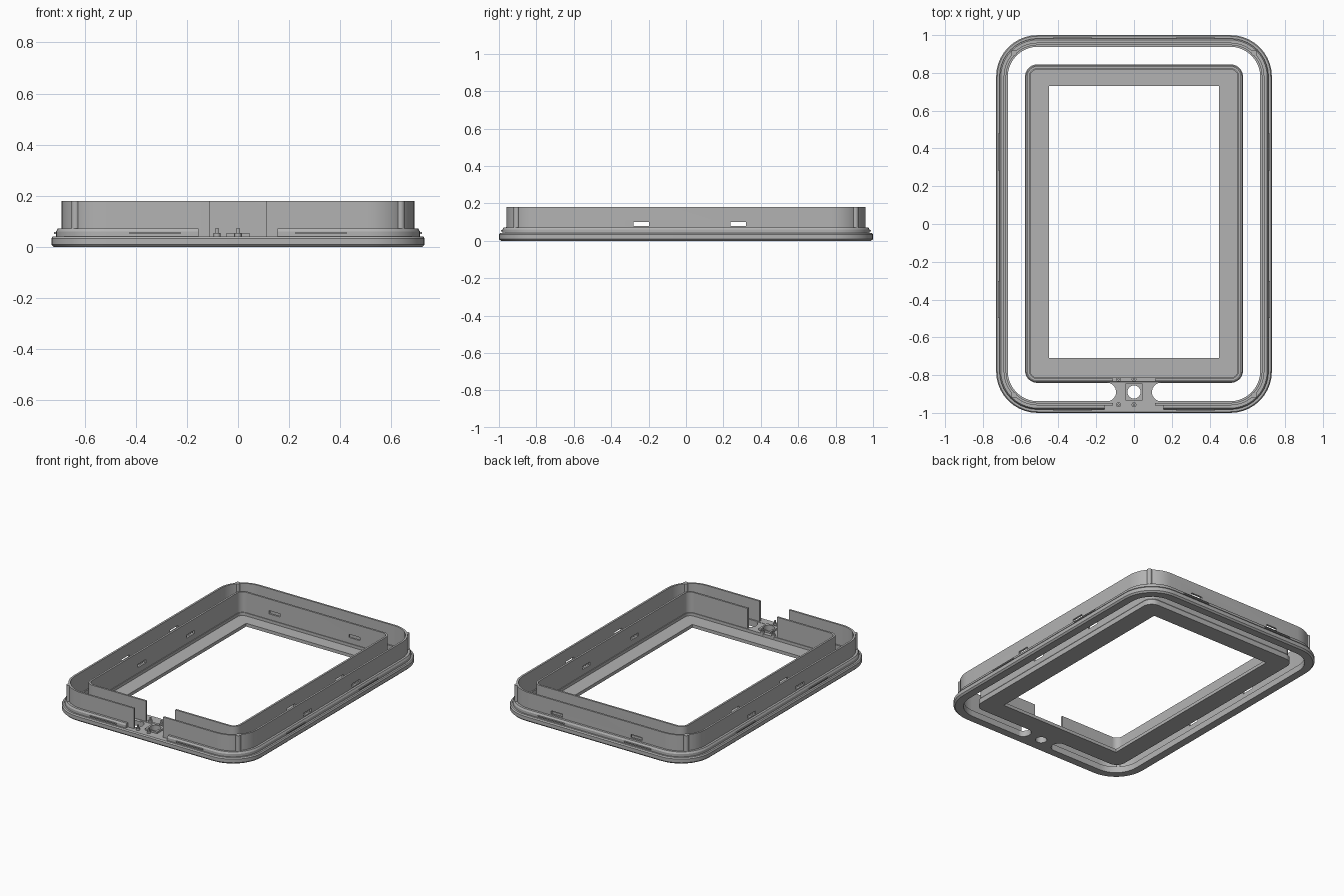
import bpy, bmesh, math
from mathutils import Matrix

if "Cube" in bpy.data.objects:
    bpy.data.objects.remove(bpy.data.objects["Cube"])

grey = bpy.data.materials.new("plain grey")
grey.diffuse_color = (0.45, 0.45, 0.45, 1)
grey.use_nodes = True
grey.node_tree.nodes["Principled BSDF"].inputs["Base Color"].default_value = grey.diffuse_color


def finish(name, bm, mat=True):
    bmesh.ops.recalc_face_normals(bm, faces=bm.faces)
    me = bpy.data.meshes.new(name)
    bm.to_mesh(me)
    bm.free()
    ob = bpy.data.objects.new(name, me)
    bpy.context.collection.objects.link(ob)
    if mat:
        me.materials.append(grey)
    return ob


def rounded(hx, hy, r, cy, z, n=10):
    pts = []
    for k, (sx, sy) in enumerate([(1, 1), (-1, 1), (-1, -1), (1, -1)]):
        for i in range(n + 1):
            a = math.pi / 2 * (k + i / n)
            pts.append((sx * (hx - r) + r * math.cos(a),
                        cy + sy * (hy - r) + r * math.sin(a), z))
    return pts


def loft_ring(name, sections):
    """Closed ring through rounded rectangles (half x, half y, radius, centre y, z)."""
    bm = bmesh.new()
    loops = [[bm.verts.new(p) for p in rounded(*s)] for s in sections]
    n = len(loops[0])
    for a, b in zip(loops, loops[1:] + loops[:1]):
        for i in range(n):
            j = (i + 1) % n
            bm.faces.new((a[i], a[j], b[j], b[i]))
    return finish(name, bm)


def frame_ring(name, hx, hy, r, cy, profile):
    return loft_ring(name, [(hx - o, hy - o, r - o, cy, z) for o, z in profile])


def add_box(bm, x0, x1, y0, y1, z0, z1):
    m = Matrix.Translation(((x0 + x1) / 2, (y0 + y1) / 2, (z0 + z1) / 2))
    bmesh.ops.create_cube(bm, size=1, matrix=m @ Matrix.Diagonal((x1 - x0, y1 - y0, z1 - z0, 1)))


def add_cyl(bm, x, y, r, z0, z1, seg=24):
    bmesh.ops.create_cone(bm, cap_ends=True, segments=seg, radius1=r, radius2=r, depth=z1 - z0,
                          matrix=Matrix.Translation((x, y, (z0 + z1) / 2)))


def boxes(name, items, mat=True):
    bm = bmesh.new()
    for b in items:
        add_box(bm, *b)
    return finish(name, bm, mat)


def cut(ob, cutter):
    mod = ob.modifiers.new("cut", 'BOOLEAN')
    mod.object, mod.operation, mod.solver = cutter, 'DIFFERENCE', 'EXACT'
    bpy.context.view_layer.objects.active = ob
    bpy.ops.object.modifier_apply(modifier=mod.name)


# Outer frame: chamfered base, stepped lip and thin tall wall
OUT = (0.73, 1.0, 0.22, 0)
base = frame_ring("outer_base", *OUT, [(0.01, 0), (0, 0.01), (0, 0.034), (0.006, 0.042),
                                       (0.062, 0.042), (0.062, 0)])
lip = frame_ring("outer_lip", *OUT, [(0.018, 0.04), (0.018, 0.06), (0.025, 0.072),
                                     (0.045, 0.072), (0.045, 0.04)])
wall = frame_ring("outer_wall", *OUT, [(0.04, 0.04), (0.04, 0.18), (0.053, 0.18), (0.053, 0.04)])

# Inner tray: floor with a square-cornered window, low flange and thin wall
INN = (0.577, 0.843, 0.065, 0.002)
floor = loft_ring("tray_floor", [(0.577, 0.843, 0.065, 0.002, 0), (0.577, 0.843, 0.065, 0.002, 0.022),
                                 (0.45, 0.72, 0.001, 0.01, 0.022), (0.45, 0.72, 0.001, 0.01, 0)])
flange = frame_ring("tray_flange", *INN, [(0, 0.02), (0, 0.034), (0.006, 0.042),
                                          (0.028, 0.042), (0.028, 0.02)])
tray_wall = frame_ring("tray_wall", *INN, [(0.01, 0.03), (0.01, 0.18), (0.023, 0.18), (0.023, 0.03)])

# Front opening and vent slots through both walls
cutters = [(-0.11, 0.11, -1.1, -0.7, 0.0, 0.3)]
cutters += [(-0.9, 0.9, y - 0.042, y + 0.042, 0.08, 0.102) for y in (-0.24, 0.28)]
cutters += [(x - 0.042, x + 0.042, 0.7, 1.2, 0.08, 0.102) for x in (-0.3, 0.3)]
wall_cutter = boxes("wall_cutter", cutters, False)
lip_cutter = boxes("lip_cutter", [(-0.155, 0.155, -1.1, -0.9, 0.0, 0.3)], False)
cut(wall, wall_cutter)
cut(tray_wall, wall_cutter)
cut(lip, lip_cutter)

# Bridge joining tray and frame, with concave rounded sides
bm = bmesh.new()
cy, r, cx = -0.8895, 0.05, 0.145
side = [(cx, cy + r + 0.006)]
side += [(cx - r * math.sin(math.pi * i / 16), cy + r * math.cos(math.pi * i / 16)) for i in range(17)]
side += [(cx, cy - r - 0.006)]
outline = side + [(-x, y) for x, y in reversed(side)]
face = bm.faces.new([bm.verts.new((x, y, 0)) for x, y in outline])
ext = bmesh.ops.extrude_face_region(bm, geom=[face])
for v in ext['geom']:
    if isinstance(v, bmesh.types.BMVert):
        v.co.z = 0.04
bridge = finish("bridge", bm)

# Raised square seat around the round hole
seat = boxes("hole_seat", [(-0.046, 0.046, cy - 0.046, cy + 0.046, 0.035, 0.052)])
bm = bmesh.new()
add_cyl(bm, 0, cy, 0.035, -0.1, 0.2, 32)
hole_cutter = finish("hole_cutter", bm, False)
cut(bridge, hole_cutter)
cut(seat, hole_cutter)

for c in (wall_cutter, lip_cutter, hole_cutter):
    bpy.data.objects.remove(c)

# Four small mounting posts with pins
bm = bmesh.new()
for x in (-0.082, 0):
    for y in (-0.822, -0.957):
        add_cyl(bm, x, y, 0.013, 0.03, 0.055, 16)
        add_cyl(bm, x, y, 0.006, 0.05, 0.075, 12)
posts = finish("mounting_posts", bm)

# Vertical ribs on the wall corners
bm = bmesh.new()
for sx in (-1, 1):
    for sy in (-1, 1):
        add_cyl(bm, sx * 0.636, sy * 0.906, 0.016, 0.04, 0.18, 16)
ribs = finish("corner_ribs", bm)

# Thin snap ridges on the lip
ridges = []
for s in (-1, 1):
    for c in (-0.325, 0.325):
        ridges.append((c - 0.1, c + 0.1, s * 0.983 - 0.006, s * 0.983 + 0.006, 0.051, 0.058))
    for c in (-0.4, 0.38):
        ridges.append((s * 0.713 - 0.006, s * 0.713 + 0.006, c - 0.098, c + 0.098, 0.051, 0.058))
boxes("snap_ridges", ridges)

# Smooth rounded corners, keep edges crisp
bpy.ops.object.select_all(action='DESELECT')
for ob in (base, lip, wall, floor, flange, tray_wall, bridge, seat, posts, ribs):
    ob.select_set(True)
bpy.context.view_layer.objects.active = base
bpy.ops.object.shade_smooth_by_angle(angle=math.radians(30))
